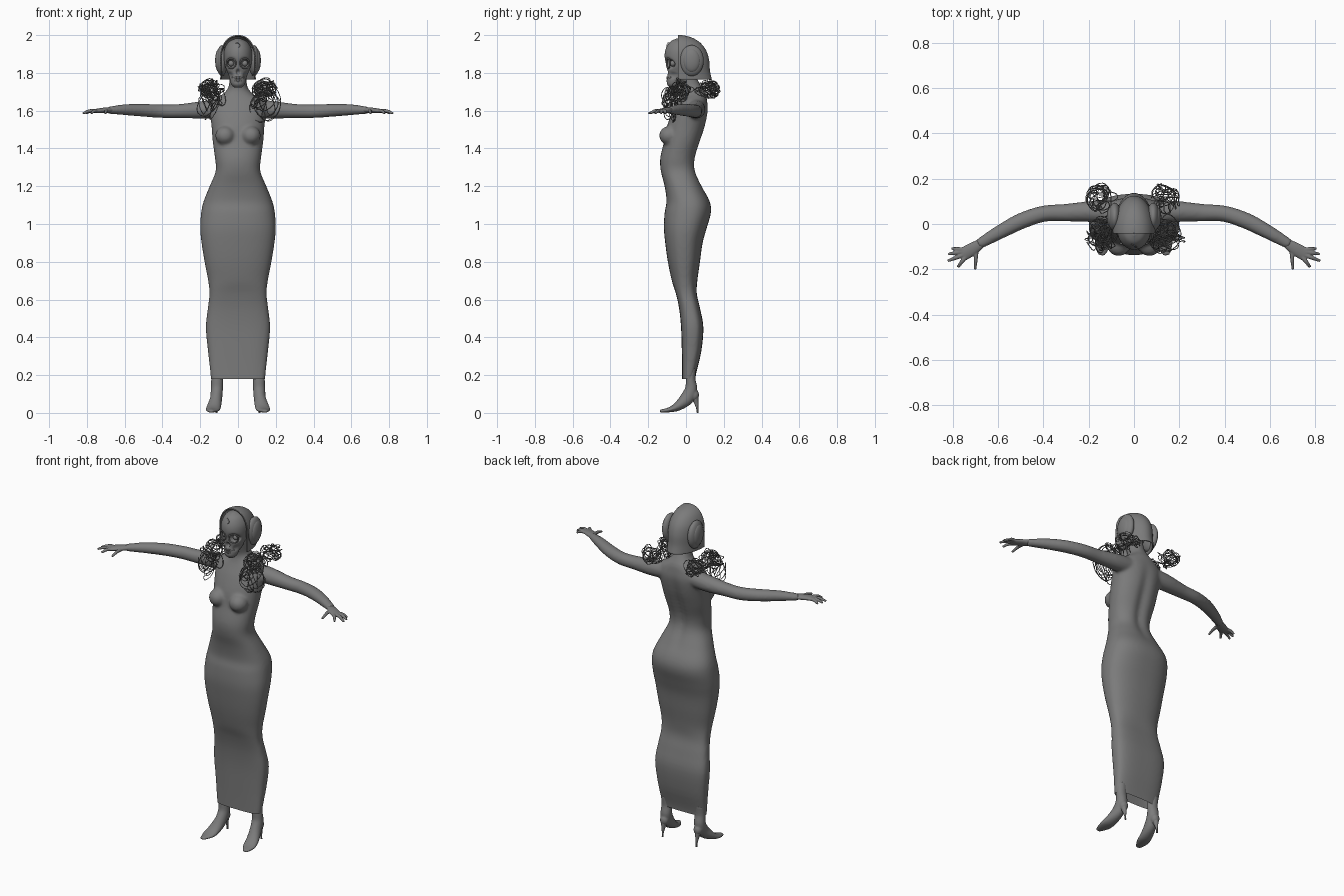
import bpy, bmesh, math, random
from mathutils import Vector, Matrix

cube = bpy.data.objects.get("Cube")
if cube:
    bpy.data.objects.remove(cube, do_unlink=True)

X, Y, Z = Vector((1, 0, 0)), Vector((0, 1, 0)), Vector((0, 0, 1))
SIDES = (("left", 1), ("right", -1))
random.seed(7)


def material(name, value):
    mat = bpy.data.materials.new(name)
    mat.use_nodes = True
    colour = (value, value, value, 1)
    mat.diffuse_color = colour
    mat.node_tree.nodes["Principled BSDF"].inputs["Base Color"].default_value = colour
    return mat


grey = material("mid grey", 0.2)


def smooth_rows(rows, steps):
    """Catmull-Rom interpolation through every column of the rows."""
    out = []
    for i in range(len(rows) - 1):
        quad = [rows[max(i - 1, 0)], rows[i], rows[i + 1], rows[min(i + 2, len(rows) - 1)]]
        for k in range(steps):
            t = k / steps
            out.append([0.5 * (2 * b + (c - a) * t + (2 * a - 5 * b + 4 * c - d) * t * t
                               + (3 * b - a - 3 * c + d) * t ** 3) for a, b, c, d in zip(*quad)])
    return out + [list(rows[-1])]


def sweep(bm, rows, hint, normal=None, side=1, steps=4, seg=24, caps=True):
    """Skin rings given as x, y, z, radius along hint, other radius, power."""
    rows = smooth_rows(rows, steps)
    pts = [Vector((r[0] * side, r[1], r[2])) for r in rows]
    rings = []
    for i, r in enumerate(rows):
        t = normal or (pts[min(i + 1, len(pts) - 1)] - pts[max(i - 1, 0)]).normalized()
        a = (hint - t * hint.dot(t)).normalized()
        b = t.cross(a)
        power = 2 / (r[5] if len(r) > 5 else 2)
        ring = []
        for k in range(seg):
            c, s = math.cos(math.tau * k / seg), math.sin(math.tau * k / seg)
            u = math.copysign(abs(c) ** power, c) * max(r[3], 0.001)
            v = math.copysign(abs(s) ** power, s) * max(r[4], 0.001)
            ring.append(bm.verts.new(pts[i] + a * u + b * v))
        rings.append(ring)
    for low, high in zip(rings, rings[1:]):
        for k in range(seg):
            n = (k + 1) % seg
            bm.faces.new((low[k], low[n], high[n], high[k]))
    if caps:
        bm.faces.new(rings[0][::-1])
        bm.faces.new(rings[-1])


def upright(rows, power=lambda z: 2):
    """Rows of z, half width, front y, back y turned into level rings."""
    return [(0, (f + b) / 2, z, w, (b - f) / 2, power(z)) for z, w, f, b in rows]


def ball(bm, centre, size):
    mat = Matrix.Translation(centre) @ Matrix.Diagonal((*size, 1))
    bmesh.ops.create_uvsphere(bm, u_segments=32, v_segments=20, radius=1, matrix=mat)


def finish(name, bm, voxel=0, relax=4, solid=0):
    bmesh.ops.recalc_face_normals(bm, faces=bm.faces)
    ob = bpy.data.objects.new(name, bpy.data.meshes.new(name))
    bm.to_mesh(ob.data)
    bm.free()
    bpy.context.collection.objects.link(ob)
    if voxel:
        mod = ob.modifiers.new("fuse", "REMESH")
        mod.mode, mod.voxel_size = "VOXEL", voxel
        mod = ob.modifiers.new("relax", "SMOOTH")
        mod.factor, mod.iterations = 0.5, relax
    if solid:
        mod = ob.modifiers.new("thickness", "SOLIDIFY")
        mod.thickness = solid
    if ob.modifiers:
        graph = bpy.context.evaluated_depsgraph_get()
        mesh = bpy.data.meshes.new_from_object(ob.evaluated_get(graph))
        ob.modifiers.clear()
        ob.data = mesh
    ob.data.materials.clear()
    ob.data.materials.append(grey)
    ob.data.shade_smooth()
    return ob


# Body and long tight dress, fused with bust and arms
bm = bmesh.new()
body = [(0.12, 0.14, -0.02, 0.045), (0.2, 0.145, -0.02, 0.052), (0.32, 0.158, -0.022, 0.08),
        (0.45, 0.17, -0.026, 0.092), (0.55, 0.16, -0.036, 0.075), (0.63, 0.151, -0.053, 0.057),
        (0.7, 0.158, -0.075, 0.06), (0.8, 0.177, -0.096, 0.074), (0.9, 0.193, -0.11, 0.088),
        (0.98, 0.2, -0.117, 0.11), (1.06, 0.195, -0.113, 0.132), (1.12, 0.182, -0.103, 0.125),
        (1.2, 0.15, -0.113, 0.085), (1.28, 0.118, -0.133, 0.052), (1.35, 0.122, -0.136, 0.053),
        (1.44, 0.134, -0.115, 0.08), (1.52, 0.14, -0.1, 0.105), (1.6, 0.148, -0.07, 0.118),
        (1.65, 0.135, -0.045, 0.112), (1.685, 0.085, -0.03, 0.105), (1.72, 0.052, -0.025, 0.085),
        (1.77, 0.045, -0.04, 0.06), (1.82, 0.045, -0.05, 0.05)]
sweep(bm, upright(body, lambda z: 3 if z < 0.7 else 2.4 if z < 1.3 else 2.2), X, Z, seg=64)
for v in bm.verts:  # groove down the spine
    if v.co.y > 0 and 1.15 < v.co.z < 1.65:
        v.co.y -= 0.016 * math.exp(-(v.co.x / 0.03) ** 2) * math.sin(math.pi * (v.co.z - 1.15) / 0.5)
arm = [(0.06, 0.05, 1.615, 0.05, 0.05), (0.18, 0.055, 1.605, 0.047, 0.047),
       (0.3, 0.05, 1.598, 0.038, 0.039), (0.4, 0.045, 1.597, 0.036, 0.036),
       (0.5, 0.012, 1.602, 0.034, 0.036), (0.6, -0.04, 1.605, 0.029, 0.031),
       (0.69, -0.092, 1.602, 0.018, 0.023)]
for _, s in SIDES:
    ball(bm, (0.068 * s, -0.088, 1.468), (0.052, 0.054, 0.05))
    sweep(bm, arm, Z, side=s)
body_ob = finish("body_and_dress", bm, 0.009, 5)

# Open, straight hem
bm = bmesh.new()
bm.from_mesh(body_ob.data)
bmesh.ops.bisect_plane(bm, geom=bm.verts[:] + bm.edges[:] + bm.faces[:],
                       plane_co=(0, 0, 0.18), plane_no=Z, clear_inner=True)
bm.to_mesh(body_ob.data)
bm.free()

# Hands with spread fingers
palm = [(0.67, -0.082, 1.603, 0.014, 0.02), (0.71, -0.108, 1.602, 0.014, 0.028),
        (0.755, -0.134, 1.598, 0.011, 0.03)]
fingers = [((0.755, -0.113), (0.805, -0.108)), ((0.76, -0.123), (0.82, -0.133)),
           ((0.755, -0.137), (0.822, -0.163)), ((0.745, -0.147), (0.778, -0.19)),
           ((0.695, -0.108), (0.702, -0.2))]
for label, s in SIDES:
    bm = bmesh.new()
    sweep(bm, palm, Z, side=s)
    for (x, y), (tx, ty) in fingers:
        mid = ((x + tx) / 2, (y + ty) / 2)
        sweep(bm, [(x, y, 1.599, 0.01, 0.01), (*mid, 1.598, 0.009, 0.009),
                   (tx, ty, 1.585, 0.006, 0.006)], Z, side=s, seg=12)
    finish(label + "_hand", bm, 0.0035, 3)

# Ankles in pointed stiletto shoes
foot = [(0.112, 0.03, 0.24, 0.03, 0.024), (0.111, 0.025, 0.18, 0.031, 0.025),
        (0.112, 0.027, 0.125, 0.032, 0.033), (0.116, 0.003, 0.075, 0.032, 0.036),
        (0.127, -0.045, 0.034, 0.037, 0.024), (0.136, -0.09, 0.016, 0.036, 0.013),
        (0.144, -0.138, 0.009, 0.014, 0.008)]
heel = [(0.113, 0.045, 0.085, 0.02, 0.022), (0.113, 0.054, 0.055, 0.011, 0.012),
        (0.113, 0.06, 0.02, 0.005, 0.005), (0.113, 0.062, 0, 0.005, 0.005)]
for label, s in SIDES:
    bm = bmesh.new()
    sweep(bm, foot, X, side=s)
    ball(bm, (0.112 * s, 0.042, 0.095), (0.026, 0.027, 0.032))
    finish(label + "_shoe", bm, 0.005, 3)
    bm = bmesh.new()
    sweep(bm, heel, X, side=s, seg=16)
    finish(label + "_heel", bm)

# Skull-like face with sunken sockets and nose hole
bm = bmesh.new()
face = [(1.722, 0.02, -0.085, -0.04), (1.74, 0.036, -0.1, -0.03), (1.775, 0.045, -0.1, -0.01),
        (1.805, 0.056, -0.098, 0.03), (1.84, 0.069, -0.105, 0.05), (1.89, 0.075, -0.113, 0.07),
        (1.93, 0.07, -0.106, 0.07), (1.965, 0.048, -0.083, 0.04), (1.982, 0.012, -0.05, 0.0)]
sweep(bm, upright(face), X, Z, seg=80, steps=6)
for v in bm.verts:
    if v.co.y < -0.03:
        eye = math.hypot(abs(v.co.x) - 0.036, v.co.z - 1.85)
        nose = math.hypot(v.co.x * 1.6, v.co.z - 1.803)
        cheek = math.hypot(abs(v.co.x) - 0.045, v.co.z - 1.785)
        v.co.y += sum(depth * math.exp(-(d / r) ** 4) for d, r, depth in
                      ((eye, 0.024, 0.03), (nose, 0.014, 0.02), (cheek, 0.016, 0.015)))
finish("face", bm)

# Eyes, eye rims and teeth
for label, s in SIDES:
    bm = bmesh.new()
    ball(bm, (0.036 * s, -0.07, 1.85), (0.016, 0.016, 0.016))
    finish(label + "_eye", bm)
    bpy.ops.mesh.primitive_torus_add(major_radius=0.026, minor_radius=0.004, major_segments=32,
                                     minor_segments=8, location=(0.036 * s, -0.094, 1.85),
                                     rotation=(math.pi / 2, 0, 0.35 * s))
    rim = bpy.context.object
    rim.name = label + "_eye_rim"
    rim.data.materials.append(grey)
    rim.data.shade_smooth()
bm = bmesh.new()
for row in (1.759, 1.774):
    for i in range(-4, 5):
        ball(bm, (i * 0.0075, -0.1 + 0.0011 * i * i, row), (0.0034, 0.004, 0.0068))
finish("teeth", bm)

# Helmet shell, cut straight at the front
bm = bmesh.new()
shell = [(z, w, -0.08 - back, back) for z, w, back in
         ((1.765, 0.094, 0.137), (1.81, 0.094, 0.127), (1.87, 0.095, 0.122), (1.92, 0.09, 0.106),
          (1.96, 0.073, 0.075), (1.985, 0.05, 0.035), (1.998, 0.022, -0.01), (2.0, 0.001, -0.039))]
sweep(bm, upright(shell), X, Z, seg=64, steps=5, caps=False)
bmesh.ops.bisect_plane(bm, geom=bm.verts[:] + bm.edges[:] + bm.faces[:],
                       plane_co=(0, -0.043, 0), plane_no=Y, clear_inner=True)
finish("helmet", bm, solid=0.007)

# Ear cups with a raised plate
for label, s in SIDES:
    bm = bmesh.new()
    ball(bm, (0.085 * s, 0.03, 1.865), (0.03, 0.064, 0.082))
    ball(bm, (0.1 * s, 0.03, 1.865), (0.021, 0.046, 0.062))
    finish(label + "_ear_cup", bm)


def wires(name, centre, extent, count, points, side):
    """Closed tangled loops whose points lie near an ellipsoid."""
    curve = bpy.data.curves.new(name, "CURVE")
    curve.dimensions, curve.bevel_depth = "3D", 0.0022
    curve.bevel_resolution, curve.resolution_u = 0, 6
    for _ in range(count):
        spline = curve.splines.new("BEZIER")
        spline.bezier_points.add(points - 1)
        spline.use_cyclic_u = True
        for p in spline.bezier_points:
            d = Vector([random.gauss(0, 1) for _ in range(3)]).normalized()
            d *= random.uniform(0.65, 1)
            p.co = [(c + e * k) * f for c, e, k, f in zip(centre, extent, d, (side, 1, 1))]
            p.handle_left_type = p.handle_right_type = "AUTO"
    curve.materials.append(grey)
    bpy.context.collection.objects.link(bpy.data.objects.new(name, curve))


# Wire tangles round the shoulders and over the brow
for label, s in SIDES:
    wires(label + "_front_wires", (0.145, -0.075, 1.64), (0.085, 0.055, 0.11), 4, 9, s)
    wires(label + "_upper_wires", (0.14, -0.03, 1.71), (0.075, 0.07, 0.065), 4, 10, s)
    wires(label + "_back_wires", (0.14, 0.12, 1.715), (0.075, 0.075, 0.055), 5, 9, s)
wires("brow_wire", (0, -0.09, 1.94), (0.03, 0.022, 0.03), 1, 6, 1)
